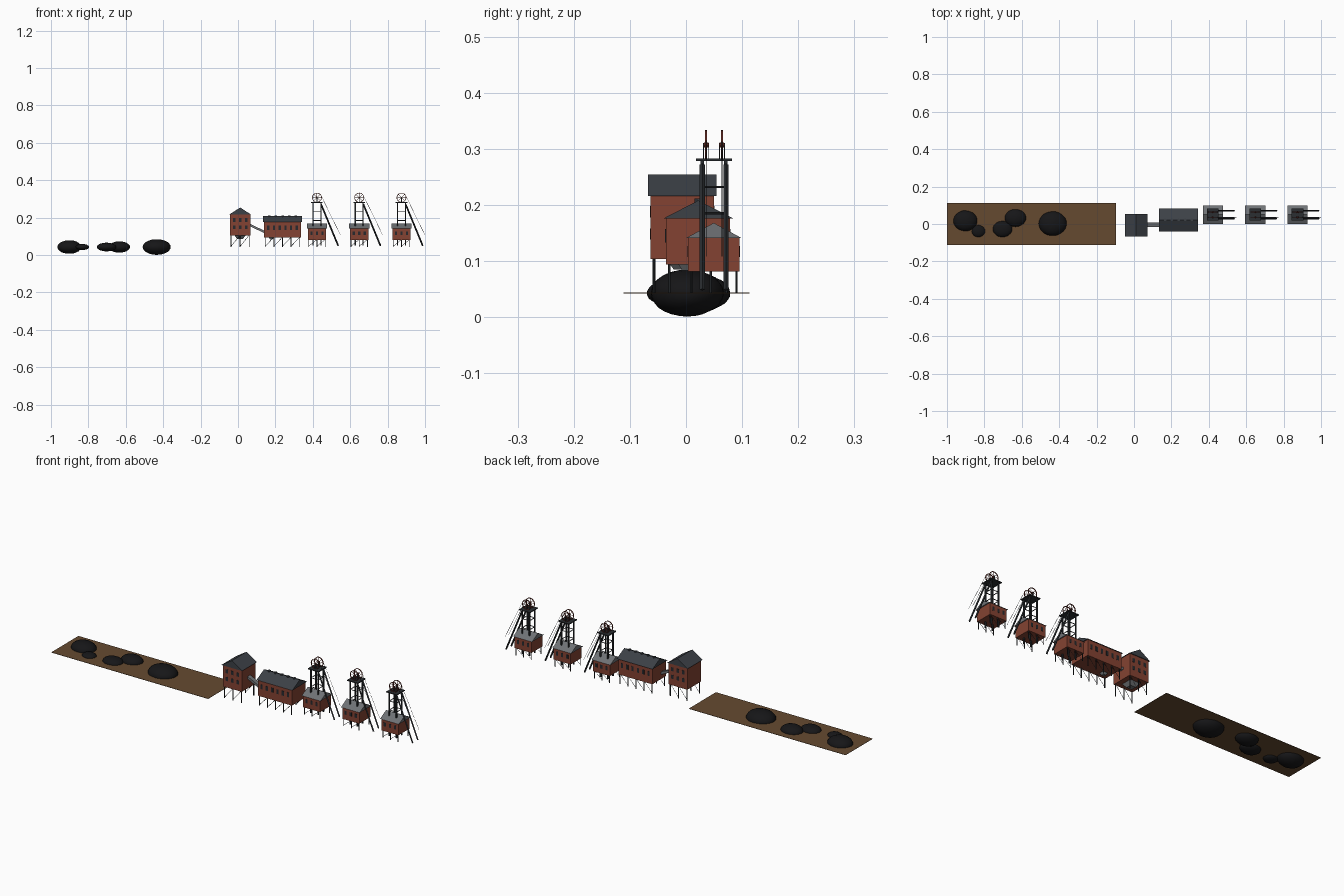
import bpy, bmesh, math, random
from mathutils import Vector, Matrix

if "Cube" in bpy.data.objects:
    bpy.data.objects.remove(bpy.data.objects["Cube"])

random.seed(4)
G = 0.043  # ground level


def mat(name, r, g, b):
    m = bpy.data.materials.new(name)
    m.diffuse_color = (r, g, b, 1)
    m.use_nodes = True
    m.node_tree.nodes["Principled BSDF"].inputs["Base Color"].default_value = m.diffuse_color
    return m


BRICK = mat("brick", 0.23, 0.055, 0.032)
SLATE = mat("slate", 0.045, 0.052, 0.062)
IRON = mat("iron", 0.024, 0.028, 0.032)
TIN = mat("tin", 0.16, 0.17, 0.18)
GLASS = mat("glass", 0.02, 0.022, 0.026)
RUST = mat("rust", 0.16, 0.03, 0.022)
COAL = mat("coal", 0.008, 0.008, 0.009)
DIRT = mat("dirt", 0.13, 0.068, 0.03)


def finish(name, bm, material, smooth=False):
    bmesh.ops.recalc_face_normals(bm, faces=bm.faces)
    me = bpy.data.meshes.new(name)
    bm.to_mesh(me)
    bm.free()
    me.materials.append(material)
    for p in me.polygons:
        p.use_smooth = smooth
    ob = bpy.data.objects.new(name, me)
    bpy.context.collection.objects.link(ob)
    return ob


def add_box(bm, x0, x1, y0, y1, z0, z1):
    m = Matrix.Translation(((x0 + x1) / 2, (y0 + y1) / 2, (z0 + z1) / 2))
    bmesh.ops.create_cube(bm, size=1, matrix=m @ Matrix.Diagonal((x1 - x0, y1 - y0, z1 - z0, 1)))


def box(name, material, *dims):
    bm = bmesh.new()
    add_box(bm, *dims)
    return finish(name, bm, material)


def add_rod(bm, a, b, r, seg=6):
    a, b = Vector(a), Vector(b)
    d = b - a
    m = Matrix.Translation((a + b) / 2) @ d.to_track_quat('Z', 'Y').to_matrix().to_4x4()
    bmesh.ops.create_cone(bm, cap_ends=True, segments=seg, radius1=r, radius2=r, depth=d.length, matrix=m)


def gable_roof(name, material, x0, x1, y0, y1, z0, z1, along_x):
    bm = bmesh.new()
    if along_x:
        ym = (y0 + y1) / 2
        ends = [[(x, y0, z0), (x, y1, z0), (x, ym, z1)] for x in (x0, x1)]
    else:
        xm = (x0 + x1) / 2
        ends = [[(x0, y, z0), (x1, y, z0), (xm, y, z1)] for y in (y0, y1)]
    a, b = [[bm.verts.new(c) for c in e] for e in ends]
    bm.faces.new(a)
    bm.faces.new(b)
    for i in range(3):
        j = (i + 1) % 3
        bm.faces.new((a[i], a[j], b[j], b[i]))
    return finish(name, bm, material)


def stilts(name, x0, x1, y0, y1, top, bays, r=0.0025):
    bm = bmesh.new()
    xs = [x0 + (x1 - x0) * i / bays for i in range(bays + 1)]
    for y in (y0, y1):
        for x in xs:
            add_rod(bm, (x, y, G), (x, y, top), r)
        for p, q in zip(xs, xs[1:]):
            add_rod(bm, (p, y, G + 0.004), (q, y, top), r * 0.45, 4)
    return finish(name, bm, IRON)


def windows(name, x0, x1, y0, y1, cols, rows, w, h):
    bm = bmesh.new()
    for i in range(cols):
        x = x0 + (x1 - x0) * (i + 0.5) / cols
        for z in rows:
            for y in (y0, y1):
                add_box(bm, x - w / 2, x + w / 2, y - 0.001, y + 0.001, z - h / 2, z + h / 2)
    return finish(name, bm, GLASS)


def hopper(name, x, y, top, bottom, r):
    bm = bmesh.new()
    m = Matrix.Translation((x, y, (top + bottom) / 2)) @ Matrix.Rotation(math.pi / 4, 4, 'Z')
    bmesh.ops.create_cone(bm, cap_ends=True, segments=4, radius1=r * 0.7, radius2=r * 1.4,
                          depth=top - bottom, matrix=m)
    return finish(name, bm, TIN)


# Spoil ground and coal heaps
box("spoil_ground", DIRT, -1.0, -0.095, -0.111, 0.113, G - 0.0007, G + 0.0007)
heaps = [(-0.902, 0.017, 0.064, 0.055, 0.036), (-0.832, -0.038, 0.036, 0.032, 0.016),
         (-0.703, -0.027, 0.052, 0.043, 0.023), (-0.634, 0.032, 0.057, 0.047, 0.03),
         (-0.435, 0.002, 0.075, 0.065, 0.0415)]
for i, (x, y, rx, ry, rz) in enumerate(heaps):
    bm = bmesh.new()
    bmesh.ops.create_uvsphere(bm, u_segments=28, v_segments=14, radius=1)
    for v in bm.verts:
        v.co *= 1 + random.uniform(-0.012, 0.012)
        v.co = Vector((x + v.co.x * rx, y + v.co.y * ry, G + v.co.z * rz))
    finish(f"coal_heap_{i + 1}", bm, COAL, True)

# Tall screening house
box("screen_house_walls", BRICK, -0.043, 0.066, -0.063, 0.05, 0.104, 0.218)
gable_roof("screen_house_roof", SLATE, -0.048, 0.071, -0.068, 0.054, 0.216, 0.254, False)
stilts("screen_house_legs", -0.037, 0.06, -0.057, 0.044, 0.106, 2)
windows("screen_house_windows", -0.036, 0.06, -0.063, 0.05, 3, (0.148, 0.188), 0.014, 0.02)
hopper("screen_house_hopper", 0.011, -0.007, 0.105, 0.085, 0.03)

# Long washery
box("washery_walls", BRICK, 0.14, 0.336, -0.036, 0.078, 0.094, 0.178)
gable_roof("washery_roof", SLATE, 0.135, 0.341, -0.04, 0.084, 0.176, 0.208, True)
stilts("washery_legs", 0.146, 0.33, -0.03, 0.072, 0.096, 4)
windows("washery_windows", 0.146, 0.33, -0.036, 0.078, 6, (0.145,), 0.012, 0.024)
hopper("washery_hopper", 0.178, 0.0, 0.095, 0.083, 0.014)
bm = bmesh.new()
for i in range(5):
    x = 0.166 + i * 0.036
    add_rod(bm, (x, 0.022, 0.2), (x, 0.022, 0.211), 0.007, 10)
finish("washery_roof_vents", bm, SLATE)

# Conveyor gallery between the two buildings
box_bm = bmesh.new()
a, b = Vector((0.06, -0.004, 0.162)), Vector((0.145, -0.004, 0.122))
m = Matrix.Translation((a + b) / 2) @ Matrix.Rotation(math.atan2(a.z - b.z, b.x - a.x), 4, 'Y')
bmesh.ops.create_cube(box_bm, size=1, matrix=m @ Matrix.Diagonal(((b - a).length, 0.022, 0.012, 1)))
finish("conveyor_gallery", box_bm, TIN)


def headframe(n, cx):
    # Shaft-top shed
    box(f"shed_walls_{n}", BRICK, cx - 0.049, cx + 0.049, 0.004, 0.095, 0.081, 0.143)
    gable_roof(f"shed_roof_{n}", TIN, cx - 0.054, cx + 0.054, 0.0, 0.099, 0.141, 0.168, True)
    stilts(f"shed_legs_{n}", cx - 0.044, cx + 0.044, 0.009, 0.09, 0.083, 2, 0.0022)
    windows(f"shed_windows_{n}", cx - 0.044, cx + 0.044, 0.004, 0.095, 3, (0.117,), 0.012, 0.02)

    # Tower posts, girts and raking back legs
    bm = bmesh.new()
    xs, ys = (cx - 0.021, cx + 0.021), (0.029, 0.071)
    for y in ys:
        for x in xs:
            add_box(bm, x - 0.003, x + 0.003, y - 0.003, y + 0.003, 0.05, 0.279)
        for z in (0.185, 0.232):
            add_rod(bm, (xs[0], y, z), (xs[1], y, z), 0.002)
        add_rod(bm, (cx + 0.022, y, 0.272), (cx + 0.114, y, 0.049), 0.0045, 4)
    for x in xs:
        for z in (0.185, 0.232):
            add_rod(bm, (x, ys[0], z), (x, ys[1], z), 0.002)
    finish(f"tower_frame_{n}", bm, IRON)
    box(f"wheel_platform_{n}", IRON, cx - 0.031, cx + 0.031, 0.018, 0.082, 0.278, 0.283)

    # Winding wheels with spokes, hubs and cables
    zc, r = 0.307, 0.025
    for k, y in enumerate((0.036, 0.064)):
        bm = bmesh.new()
        rings = []
        for i in range(24):
            t = math.tau * i / 24
            rings.append([bm.verts.new((cx + q * math.cos(t), y + s, zc + q * math.sin(t)))
                          for q, s in ((r + 0.0012, -0.0018), (r + 0.0012, 0.0018),
                                       (r - 0.002, 0.0018), (r - 0.002, -0.0018))])
        for i in range(24):
            p, q = rings[i], rings[(i + 1) % 24]
            for j in range(4):
                l = (j + 1) % 4
                bm.faces.new((p[j], p[l], q[l], q[j]))
        for i in range(8):
            t = math.tau * i / 8
            add_rod(bm, (cx, y, zc), (cx + (r - 0.001) * math.cos(t), y, zc + (r - 0.001) * math.sin(t)), 0.001, 4)
        add_rod(bm, (cx, y - 0.004, zc), (cx, y + 0.004, zc), 0.0045, 10)
        finish(f"winding_wheel_{n}_{k + 1}", bm, RUST)
        bm = bmesh.new()
        for s in (-1, 1):
            add_box(bm, cx - 0.002, cx + 0.002, y + s * 0.0045 - 0.0008, y + s * 0.0045 + 0.0008, 0.282, zc + 0.003)
        add_rod(bm, (cx + 0.023, y, zc + 0.01), (cx + 0.125, y, 0.108), 0.0008, 4)
        finish(f"wheel_bearing_and_cable_{n}_{k + 1}", bm, IRON)


for n, cx in enumerate((0.422, 0.648, 0.874), 1):
    headframe(n, cx)
